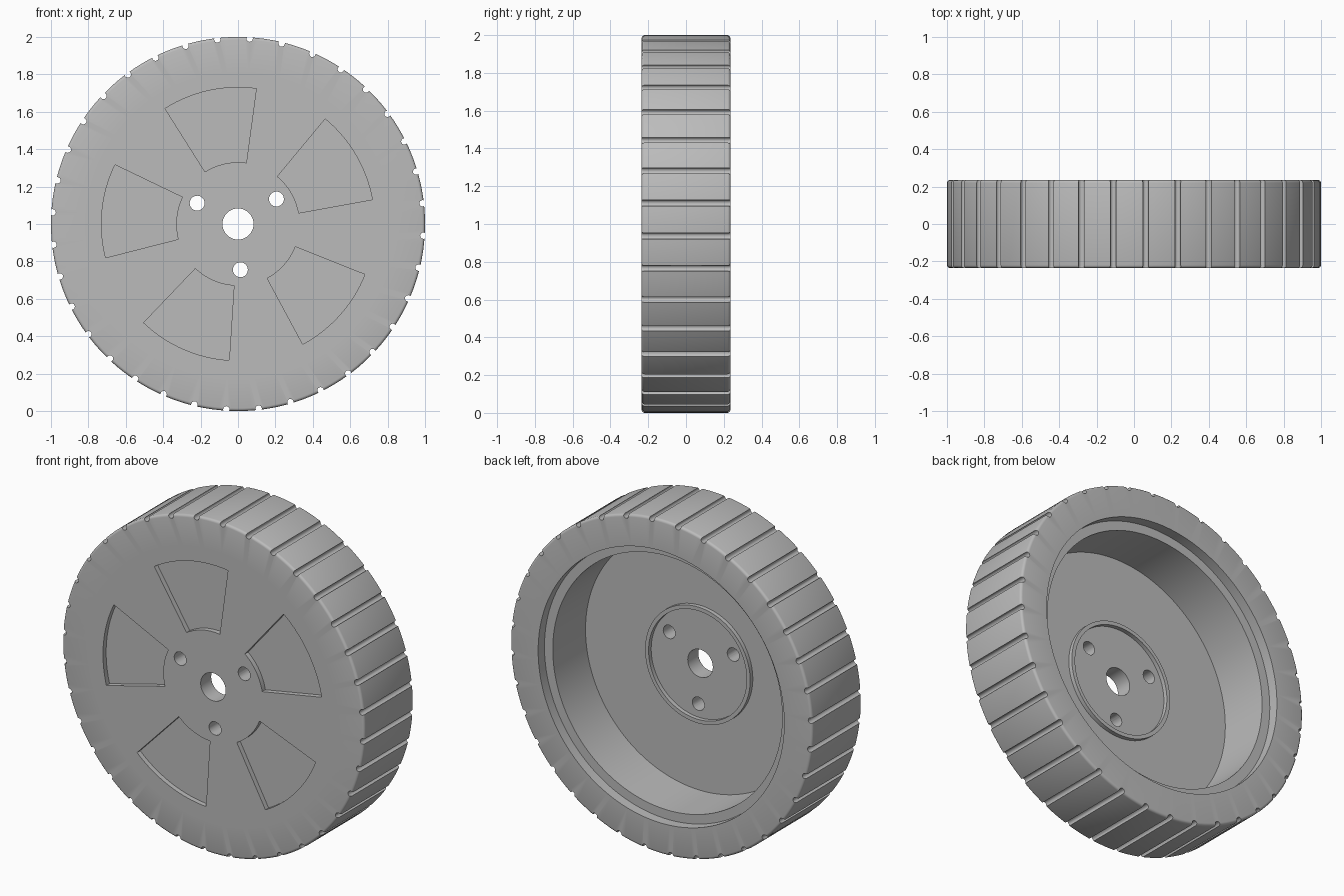
import bpy, bmesh
from math import sin, cos, radians, tau

cube = bpy.data.objects.get("Cube")
if cube:
    bpy.data.objects.remove(cube, do_unlink=True)

HALF = 0.235      # half the wheel width
FLOOR = -0.135    # back of the wheel disc

grey = bpy.data.materials.new("plain grey")
grey.use_nodes = True
grey.diffuse_color = (0.5, 0.5, 0.5, 1)
grey.node_tree.nodes["Principled BSDF"].inputs["Base Color"].default_value = (0.5, 0.5, 0.5, 1)


def finish(name, bm):
    bmesh.ops.recalc_face_normals(bm, faces=bm.faces)
    mesh = bpy.data.meshes.new(name)
    bm.to_mesh(mesh)
    bm.free()
    mesh.materials.append(grey)
    obj = bpy.data.objects.new(name, mesh)
    bpy.context.collection.objects.link(obj)
    obj.location.z = 1
    return obj


def polar(r, degrees):
    return r * cos(radians(degrees)), r * sin(radians(degrees))


def lathe(name, profile, steps=180):
    """Closed (radius, y) profile turned around the wheel axle."""
    bm = bmesh.new()
    rings = [[bm.verts.new((r * cos(tau * i / steps), y, r * sin(tau * i / steps)))
              for r, y in profile] for i in range(steps)]
    n = len(profile)
    for i in range(steps):
        a, b = rings[i], rings[(i + 1) % steps]
        for j in range(n):
            k = (j + 1) % n
            bm.faces.new((a[j], a[k], b[k], b[j]))
    return finish(name, bm)


def cut(target, outlines, y0, y1):
    """Cut prisms with the given (x, z) outlines out of the target."""
    bm = bmesh.new()
    for outline in outlines:
        near = [bm.verts.new((x, y0, z)) for x, z in outline]
        far = [bm.verts.new((x, y1, z)) for x, z in outline]
        bm.faces.new(near)
        bm.faces.new(far[::-1])
        for i in range(len(near)):
            k = (i + 1) % len(near)
            bm.faces.new((near[i], far[i], far[k], near[k]))
    cutter = finish("cutter", bm)
    cutter.hide_render = True
    mod = target.modifiers.new("cut", "BOOLEAN")
    mod.operation, mod.solver, mod.object = "DIFFERENCE", "EXACT", cutter
    bpy.context.view_layer.objects.active = target
    bpy.ops.object.modifier_apply(modifier=mod.name)
    bpy.data.objects.remove(cutter, do_unlink=True)


def circle(r, distance, degrees, steps=24):
    cx, cz = polar(distance, degrees)
    return [(cx + r * cos(tau * i / steps), cz + r * sin(tau * i / steps)) for i in range(steps)]


def sector(r0, r1, middle, width, steps=16):
    angles = [middle - width / 2 + width * i / steps for i in range(steps + 1)]
    return [polar(r0, a) for a in angles] + [polar(r1, a) for a in reversed(angles)]


# Tyre with rounded shoulders and grooves across the tread
shoulder = [(0.985 + 0.015 * cos(radians(a)), HALF - 0.015 + 0.015 * sin(radians(a)))
            for a in range(0, 91, 30)]
tyre = lathe("tyre", [(0.815, -HALF)] + [(r, -y) for r, y in reversed(shoulder)]
             + shoulder + [(0.815, HALF)])
cut(tyre, [circle(0.017, 0.993, 6.4 + 10 * i, 16) for i in range(36)], -0.3, 0.3)

# Rim: flat front disc, deep open back, raised ring round the hub
rim = lathe("rim", [(0.083, -HALF), (0.815, -HALF), (0.815, 0.175), (0.76, 0.175),
                    (0.76, FLOOR), (0.348, FLOOR), (0.348, FLOOR + 0.025),
                    (0.325, FLOOR + 0.025), (0.325, FLOOR), (0.083, FLOOR)])
# Bolt holes go right through, windows are shallow recesses
cut(rim, [circle(0.04, 0.245, 33 + 120 * i) for i in range(3)], -0.3, 0.3)
cut(rim, [sector(0.33, 0.73, 102.3 + 72 * i, 40) for i in range(5)], -0.3, -HALF + 0.03)

# Smooth round surfaces, sharp edges
for obj in (tyre, rim):
    bpy.ops.object.select_all(action="DESELECT")
    obj.select_set(True)
    bpy.context.view_layer.objects.active = obj
    bpy.ops.object.shade_smooth_by_angle(angle=radians(35))
